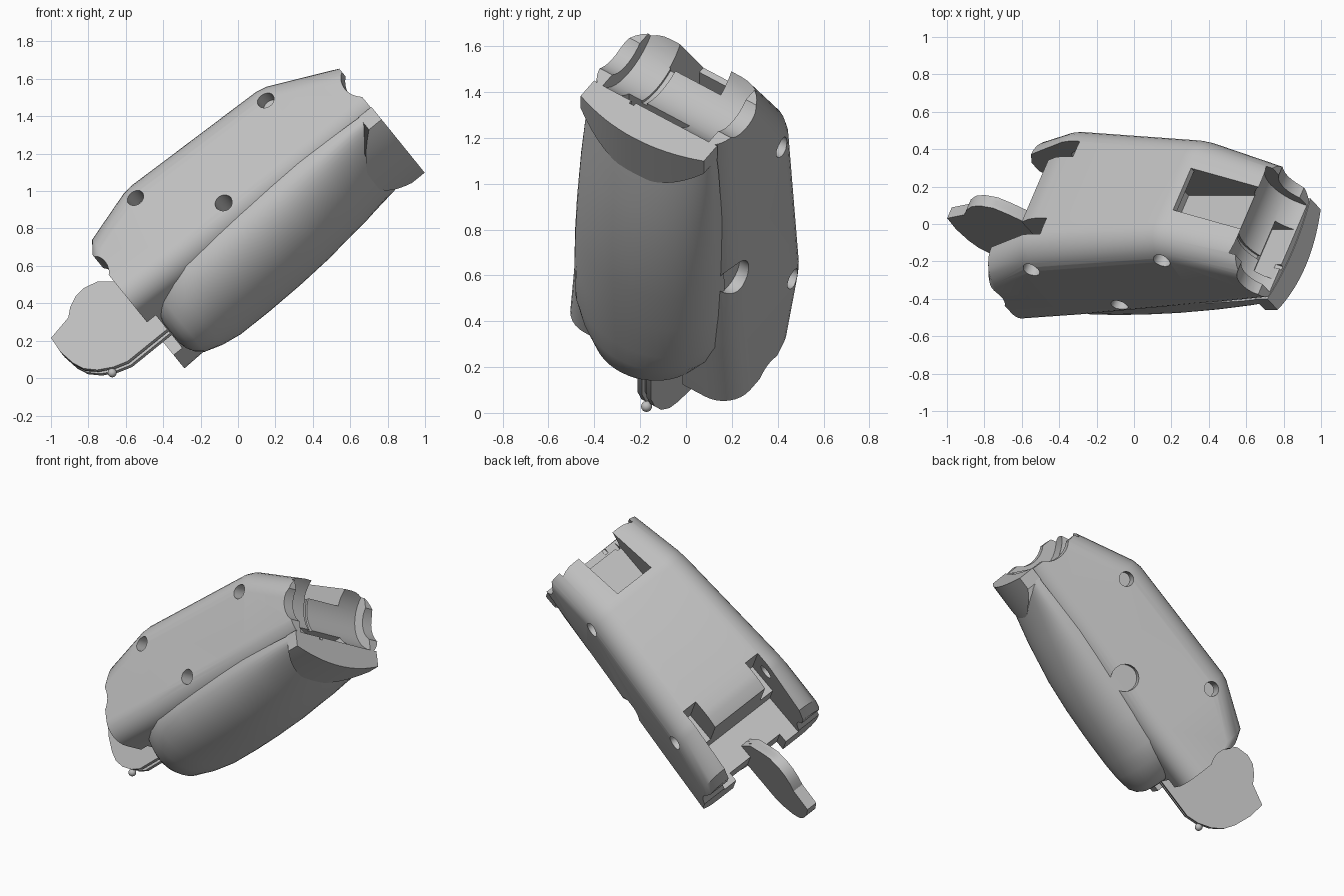
import bpy, bmesh, math
from mathutils import Matrix, Vector

cube = bpy.data.objects.get("Cube")
if cube:
    bpy.data.objects.remove(cube)

grey = bpy.data.materials.new("light_grey")
grey.use_nodes = True
grey.diffuse_color = (0.52, 0.52, 0.52, 1)
grey.node_tree.nodes["Principled BSDF"].inputs["Base Color"].default_value = (0.52, 0.52, 0.52, 1)

# Part space: x along the limb, y across it, z out of its top; then tilted into place
TILT = Matrix.Rotation(math.radians(-39), 4, 'Y') @ Matrix.Rotation(math.radians(-34.3), 4, 'X')
TILT = TILT @ Matrix.Translation((0, -0.388, 0))


def make(name, bm):
    bmesh.ops.recalc_face_normals(bm, faces=bm.faces)
    me = bpy.data.meshes.new(name)
    bm.to_mesh(me)
    bm.free()
    me.materials.append(grey)
    ob = bpy.data.objects.new(name, me)
    bpy.context.collection.objects.link(ob)
    return ob


def loft(name, rings):
    """Skin a list of equal rings and cap both ends."""
    bm = bmesh.new()
    rows = [[bm.verts.new(p) for p in ring] for ring in rings]
    n = len(rows[0])
    for a, b in zip(rows, rows[1:]):
        for i in range(n):
            j = (i + 1) % n
            bm.faces.new((a[i], a[j], b[j], b[i]))
    bm.faces.new(rows[0])
    bm.faces.new(rows[-1])
    return make(name, bm)


def box(x0, x1, y0, y1, z0, z1):
    bm = bmesh.new()
    bmesh.ops.create_cube(bm, size=1)
    mid = Vector(((x0 + x1) / 2, (y0 + y1) / 2, (z0 + z1) / 2))
    bmesh.ops.scale(bm, vec=(x1 - x0, y1 - y0, z1 - z0), verts=bm.verts)
    bmesh.ops.translate(bm, vec=mid, verts=bm.verts)
    return make("cutter", bm)


def rod(x, z, radius, y0, y1):
    bm = bmesh.new()
    place = Matrix.Translation((x, (y0 + y1) / 2, z)) @ Matrix.Rotation(math.pi / 2, 4, 'X')
    bmesh.ops.create_cone(bm, cap_ends=True, segments=40, radius1=radius, radius2=radius,
                          depth=abs(y1 - y0), matrix=place)
    return make("cutter", bm)


def cut(ob, cutter):
    cutter.hide_render = True
    mod = ob.modifiers.new("cut", 'BOOLEAN')
    mod.operation = 'DIFFERENCE'
    mod.solver = 'EXACT'
    mod.object = cutter
    bpy.context.view_layer.objects.active = ob
    bpy.ops.object.modifier_apply(modifier=mod.name)
    bpy.data.objects.remove(cutter)


def rounded_section(s, bottom, top):
    """Box section with rounded corners, narrowing along the limb."""
    w, pts = 0.447 - 0.068 * s, []
    corners = ((1, top, 0.16, 0), (-1, top, 0.16, 90), (-1, bottom, 0.14, 180), (1, bottom, 0.14, 270))
    for side, z, r, start in corners:
        cz = z - r if z == top else z + r
        for k in range(9):
            a = math.radians(start + k * 11.25)
            pts.append((s, side * (w - r) + r * math.cos(a), cz + r * math.sin(a)))
    return pts


# Main housing
body = loft("main_housing", [rounded_section(*k) for k in (
    (-0.19, 0.25, 0.71), (-0.14, 0.25, 0.79), (0.15, 0.25, 0.908), (0.2, 0.25, 0.917),
    (1.04, 0.275, 0.92), (1.1, 0.275, 0.906), (1.462, 0.29, 0.718))])

# Channel for the joint at the upper end, with one ring groove
cut(body, rod(1.567, 0.515, 0.15, -0.6, 0.6))
cut(body, rod(1.567, 0.53, 0.222, -0.28, 0.28))
cut(body, rod(1.567, 0.53, 0.236, -0.13, -0.105))
# Pocket in the top, undercut below the skin, and slot under the channel
cut(body, box(1.11, 1.6, -0.135, 0.135, 0.64, 1.1))
cut(body, box(0.92, 1.2, -0.135, 0.135, 0.64, 0.87))
cut(body, box(1.3, 1.6, -0.2, 0.12, 0.34, 0.42))
# Lower end: side groove, deep fork, hinge slot in its floor and two notches
cut(body, rod(-0.29, 0.55, 0.13, -0.6, 0.6))
cut(body, box(-0.4, 0.085, -0.3, 0.3, 0.43, 1.1))
cut(body, box(-0.4, -0.13, -0.2, 0.2, 0.1, 0.5))
for y in (-0.25, 0.25):
    cut(body, box(-0.4, 0.28, y - 0.05, y + 0.05, 0.6, 1.1))
# Screw holes
for s in (1.05, 0.18):
    for side in (-1, 1):
        cut(body, rod(s, 0.765, 0.047, side * 0.28, side * 0.6))
cut(body, rod(0.53, 0.397, 0.047, -0.6, -0.25))
# Keyhole opening on the left side
cut(body, rod(0.57, 0.37, 0.085, 0.36, 0.6))
cut(body, box(0.545, 0.585, 0.36, 0.6, 0.2, 0.33))


# Bulged pad on the underside
def pad_section(s, a, b):
    arc = [math.pi * k / 24 for k in range(25)]
    return ([(s, a * math.cos(t), 0.3 - b * math.sin(t)) for t in arc]
            + [(s, -a, 0.33), (s, a, 0.33)])


pad = loft("underside_pad", [pad_section(*k) for k in (
    (-0.125, 0.1, 0.13), (-0.115, 0.16, 0.17), (-0.09, 0.21, 0.21), (-0.05, 0.26, 0.238),
    (0.05, 0.325, 0.252), (0.16, 0.362, 0.256), (0.36, 0.367, 0.255), (0.57, 0.365, 0.247),
    (0.78, 0.36, 0.228), (1.05, 0.35, 0.18), (1.3, 0.335, 0.115), (1.42, 0.322, 0.08))])
# The pad stops short of the hinge slot
cut(pad, box(-0.4, -0.13, -0.2, 0.2, 0.1, 0.5))

# Curved collar closing the pad at the upper end
bow = [-0.325 + 0.65 * k / 16 for k in range(17)]


def collar_ring(end):
    def x_at(y):
        return 1.467 if end else 1.21 + 0.17 * (y / 0.325) ** 2
    under = [(x_at(y), y, 0.165 + 0.065 * (y / 0.325) ** 2) for y in bow]
    upper = [(x_at(y), y, 0.3 + 0.035 * (y / 0.325) ** 2) for y in reversed(bow)]
    return under + upper


collar = loft("end_collar", [collar_ring(False), collar_ring(True)])

# Thin hinge plate at the lower end, grooved along its underside
outline = [(-0.641, 0.675), (-0.502, 0.707), (-0.459, 0.751), (-0.40, 0.785), (-0.338, 0.793),
           (-0.26, 0.77), (-0.201, 0.715), (-0.1, 0.6), (-0.04, 0.43), (-0.1, 0.246), (-0.148, 0.246),
           (-0.402, 0.246), (-0.48, 0.275), (-0.557, 0.326), (-0.61, 0.39), (-0.635, 0.46),
           (-0.65, 0.57)]


def plate_ring(y, f):
    return [(s, y, 0.52 + (r - 0.52) * (f if r < 0.5 else 1)) for s, r in outline]


plate = loft("hinge_plate", [plate_ring(*k) for k in (
    (-0.035, 1), (-0.012, 1), (-0.012, 0.92), (0.012, 0.92), (0.012, 1), (0.035, 1))])

# Small ball stud on the plate edge
bm = bmesh.new()
bmesh.ops.create_uvsphere(bm, u_segments=20, v_segments=12, radius=0.024,
                          matrix=Matrix.Translation((-0.505, -0.005, 0.271)))
stud = make("ball_stud", bm)

# Tilt everything into place and smooth the curved faces
for ob in (body, pad, collar, plate, stud):
    ob.data.transform(TILT)
    bpy.ops.object.select_all(action='DESELECT')
    ob.select_set(True)
    bpy.context.view_layer.objects.active = ob
    bpy.ops.object.shade_smooth_by_angle(angle=math.radians(28))
